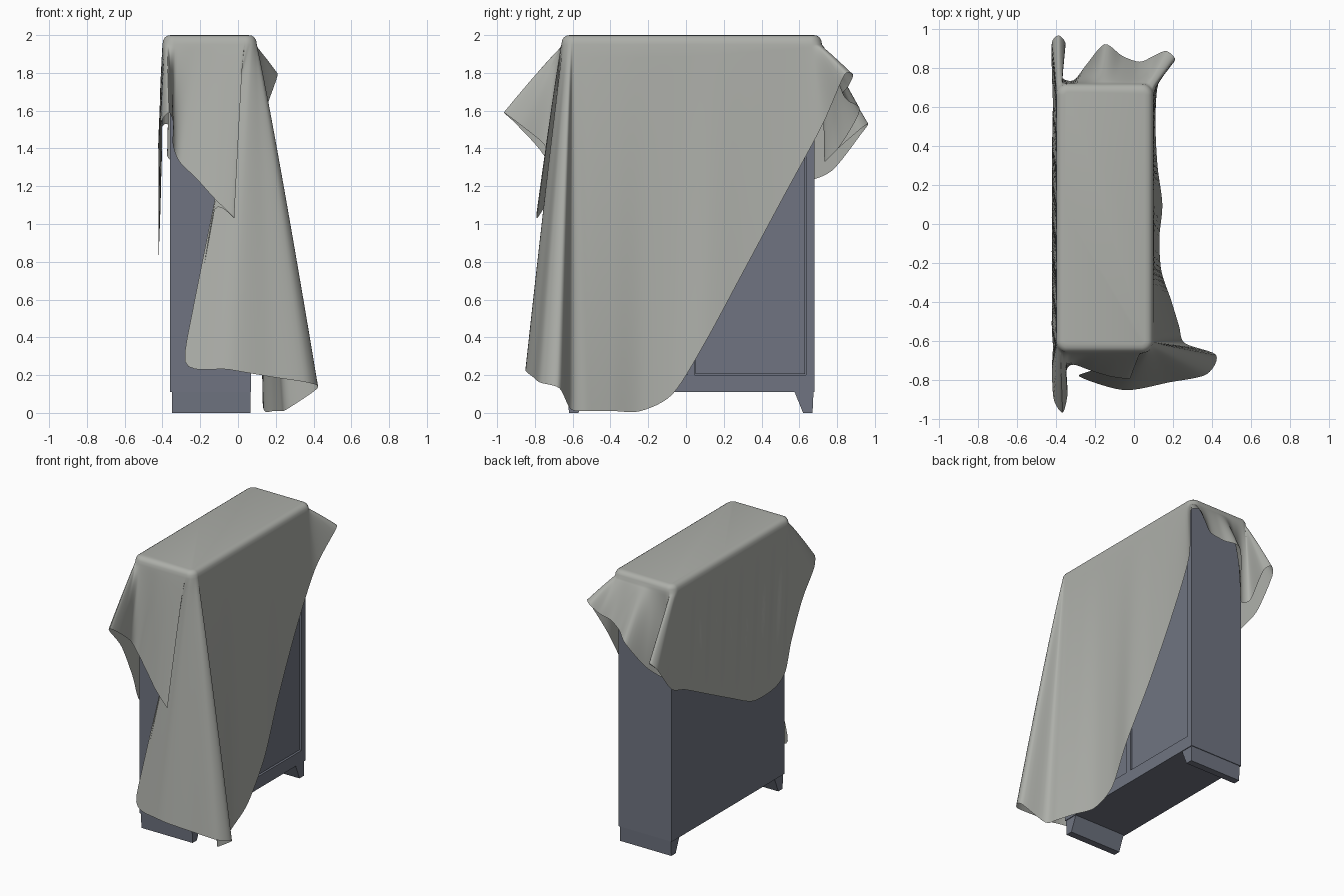
import bpy, bmesh, math
from mathutils import Vector

if "Cube" in bpy.data.objects:
    bpy.data.objects.remove(bpy.data.objects["Cube"])


def material(name, color):
    m = bpy.data.materials.new(name)
    m.diffuse_color = (*color, 1)
    m.use_nodes = True
    m.node_tree.nodes["Principled BSDF"].inputs["Base Color"].default_value = m.diffuse_color
    return m


WOOD = material("painted_wood", (0.16, 0.175, 0.22))
FABRIC = material("fabric", (0.42, 0.43, 0.40))


def finish(name, bm, mat):
    bmesh.ops.recalc_face_normals(bm, faces=bm.faces)
    me = bpy.data.meshes.new(name)
    bm.to_mesh(me)
    bm.free()
    ob = bpy.data.objects.new(name, me)
    bpy.context.collection.objects.link(ob)
    me.materials.append(mat)
    return ob


def box(name, x0, x1, y0, y1, z0, z1):
    bm = bmesh.new()
    bmesh.ops.create_cube(bm, size=1)
    for v in bm.verts:
        v.co = ((x0 + x1) / 2 + v.co.x * (x1 - x0),
                (y0 + y1) / 2 + v.co.y * (y1 - y0),
                (z0 + z1) / 2 + v.co.z * (z1 - z0))
    return finish(name, bm, WOOD)


# Cabinet carcass with a raised frame around two recessed doors on +x
MID, HALF, TOP = 0.025, 0.655, 1.965
box("cabinet_body", -0.36, 0.05, MID - HALF, MID + HALF, 0.11, TOP)
for name, z0, z1 in (("bottom_rail", 0.11, 0.20), ("top_rail", 1.87, TOP)):
    box(name, 0.05, 0.07, MID - HALF, MID + HALF, z0, z1)
for name, y0, y1 in (("left_stile", -0.63, -0.585), ("middle_stile", 0.005, 0.045),
                     ("right_stile", 0.635, 0.68)):
    box(name, 0.05, 0.07, y0, y1, 0.20, 1.87)
for name, y0, y1 in (("left_door", -0.58, 0.0), ("right_door", 0.05, 0.63)):
    box(name, 0.045, 0.06, y0, y1, 0.205, 1.865)

# Tapered plinth foot across each end
for name, s in (("front_foot", -1), ("rear_foot", 1)):
    bm = bmesh.new()
    prof = [(0.55, 0.11), (0.65, 0.11), (0.645, 0), (0.595, 0)]
    f = bm.faces.new([bm.verts.new((-0.35, MID + s * y, z)) for y, z in prof])
    ext = bmesh.ops.extrude_face_region(bm, geom=[f])["geom"]
    bmesh.ops.translate(bm, vec=(0.415, 0, 0),
                        verts=[g for g in ext if isinstance(g, bmesh.types.BMVert)])
    finish(name, bm, WOOD)

# Cloth hem by region: anchors on the top edge (start, end), then hem points
RIGHT_SIDE = ((0.1, 0.66), (0.1, -0.56), [
    (0.125, 0.72, 1.52), (0.11, 0.52, 1.15), (0.12, 0.30, 0.74), (0.145, 0.10, 0.37),
    (0.13, -0.07, 0.10), (0.14, -0.24, 0.01), (0.19, -0.39, 0.01), (0.23, -0.52, 0.01)])
LONG_CONE = ((0.1, -0.60), (0.04, -0.66), [
    (0.26, -0.61, 0.02), (0.42, -0.67, 0.13), (0.37, -0.77, 0.16), (0.18, -0.81, 0.19),
    (-0.05, -0.85, 0.23), (-0.28, -0.78, 0.27), (-0.19, -0.75, 0.72), (-0.12, -0.735, 1.08)])
FRONT_FLAP = ((0.03, -0.66), (-0.33, -0.66), [
    (-0.02, -0.79, 1.03), (-0.12, -0.78, 1.13), (-0.22, -0.75, 1.24), (-0.31, -0.72, 1.33),
    (-0.345, -0.75, 1.42)])
FRONT_EAR = ((-0.37, -0.66), (-0.40, -0.63), [
    (-0.34, -0.87, 1.52), (-0.365, -0.965, 1.59), (-0.41, -0.90, 1.53), (-0.42, -0.75, 1.36)])
BACK_SIDE = ((-0.40, -0.59), (-0.40, 0.60), [
    (-0.415, -0.63, 1.10), (-0.42, -0.55, 0.90), (-0.42, -0.42, 0.83), (-0.42, -0.18, 0.83),
    (-0.42, 0.08, 0.95), (-0.42, 0.36, 1.09), (-0.415, 0.60, 1.21)])
REAR_EAR = ((-0.40, 0.67), (-0.36, 0.72), [
    (-0.42, 0.77, 1.28), (-0.42, 0.93, 1.48), (-0.385, 0.965, 1.53), (-0.35, 0.92, 1.50),
    (-0.375, 0.76, 1.36)])
REAR_FLAP = ((-0.32, 0.72), (0.06, 0.72), [
    (-0.31, 0.735, 1.33), (-0.24, 0.82, 1.42), (-0.15, 0.92, 1.60), (-0.06, 0.86, 1.65),
    (0.03, 0.83, 1.69), (0.10, 0.86, 1.73)])
REAR_WING = ((0.085, 0.72), (0.1, 0.70), [(0.165, 0.885, 1.79), (0.21, 0.84, 1.79)])

anchors, hem = [], []
for a, b, pts in (RIGHT_SIDE, LONG_CONE, FRONT_FLAP, FRONT_EAR, BACK_SIDE,
                  REAR_EAR, REAR_FLAP, REAR_WING):
    for i, p in enumerate(pts):
        anchors.append(Vector((*a, 0)).lerp(Vector((*b, 0)), i / (len(pts) - 1)))
        hem.append(Vector(p))


def spline(p, i, t):
    # Closed centripetal-like Catmull-Rom with softened tangents
    n = len(p)
    a, b, c, d = (p[(i + k) % n] for k in (-1, 0, 1, 2))
    m0, m1 = (c - a) * 0.42, (d - b) * 0.42
    lim = (c - b).length * 1.2
    m0 = m0 * min(1, lim / max(m0.length, 1e-6))
    m1 = m1 * min(1, lim / max(m1.length, 1e-6))
    return (b * (2*t**3 - 3*t*t + 1) + m0 * (t**3 - 2*t*t + t)
            + c * (3*t*t - 2*t**3) + m1 * (t**3 - t*t))


SUB, ROWS, R = 6, 28, 0.06
EDGE = ((0.25, 2.0), (0.55, 1.997), (0.78, 1.988), (0.93, 1.973), (1.0, 1.95))
columns = []
for i in range(len(hem)):
    for k in range(SUB):
        t = k / SUB
        a = anchors[i].lerp(anchors[(i + 1) % len(hem)], t)
        h = spline(hem, i, t)
        q = Vector((min(max(a.x, -0.40 + R), 0.1 - R), min(max(a.y, -0.66 + R), 0.72 - R), 0))
        d = (a - q).normalized() * R
        col = [q + d * f + Vector((0, 0, z)) for f, z in EDGE]
        e = col[-1]
        for r in range(1, ROWS + 1):
            u = r / ROWS
            w = u ** 0.93
            p = Vector((e.x + (h.x - e.x) * w, e.y + (h.y - e.y) * w, e.z + (h.z - e.z) * u))
            # Shallow hanging wrinkles on the back sheet
            if p.x < -0.38 and abs(p.y) < 0.6:
                p.x += 0.008 * math.sin(34 * p.y + 3 * p.z) * math.sin(math.pi * u)
            p.z = max(p.z, 0.004)
            col.append(p)
        columns.append(col)

# Draped cloth surface
bm = bmesh.new()
grid = [[bm.verts.new(p) for p in col] for col in columns]
for c0, c1 in zip(grid, grid[1:] + grid[:1]):
    for r in range(len(c0) - 1):
        bm.faces.new((c0[r], c0[r + 1], c1[r + 1], c1[r]))
bm.faces.new([c[0] for c in grid])
cloth = finish("dust_sheet", bm, FABRIC)
bpy.ops.object.select_all(action='DESELECT')
cloth.select_set(True)
bpy.context.view_layer.objects.active = cloth
bpy.ops.object.shade_smooth_by_angle(angle=math.radians(60))
